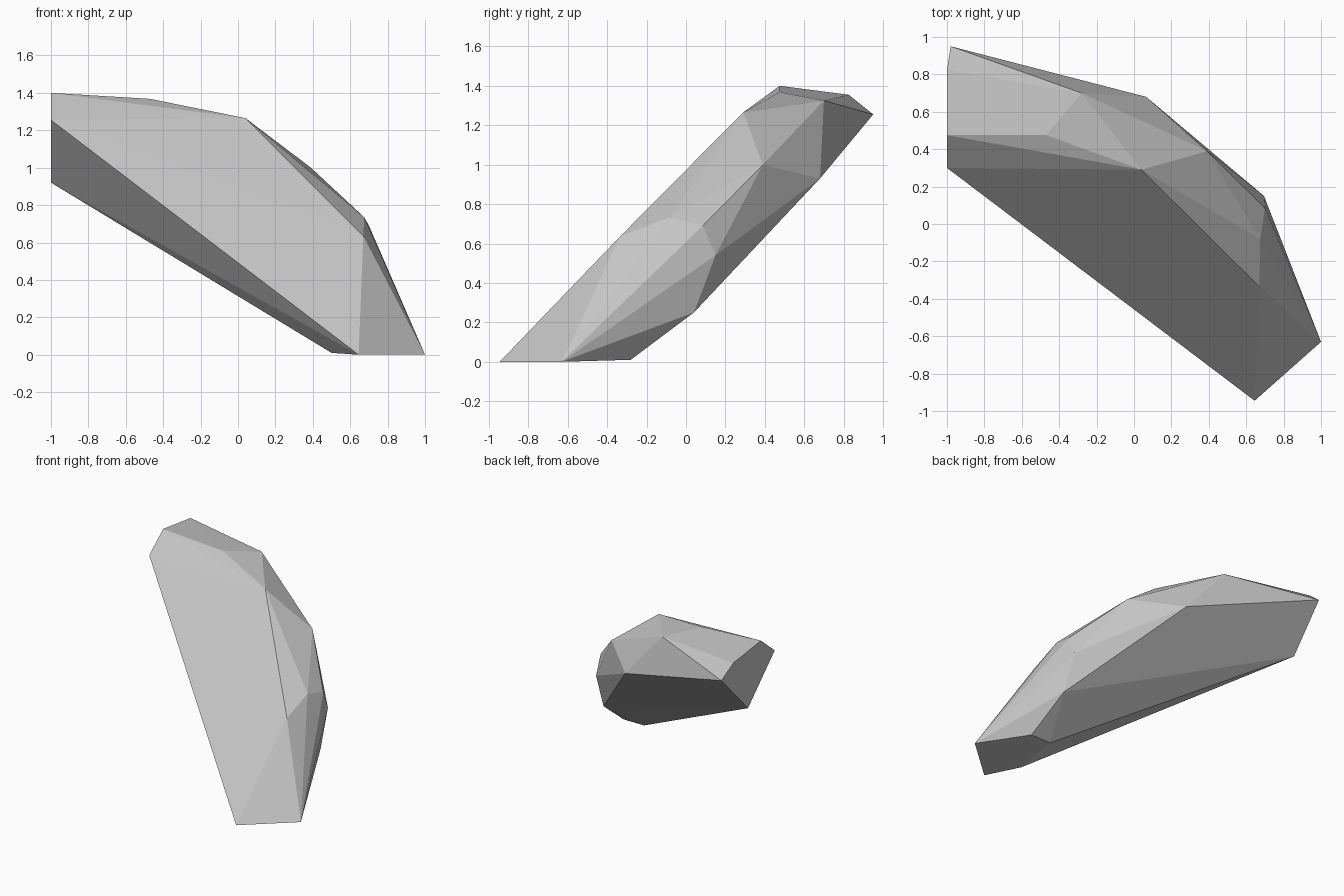
import bpy
import bmesh

# Remove the default cube
cube = bpy.data.objects.get("Cube")
if cube:
    bpy.data.objects.remove(cube, do_unlink=True)

# Stone material
stone = bpy.data.materials.new("stone grey")
stone.use_nodes = True
grey = (0.56, 0.56, 0.56, 1.0)
stone.diffuse_color = grey
stone.node_tree.nodes["Principled BSDF"].inputs["Base Color"].default_value = grey

# Corners of the faceted slab, grouped by region
foot = [(0.645, -0.945, 0), (1, -0.63, 0), (0.75, -0.28, 0.01),
        (0.57, -0.28, 0.01), (0.50, -0.69, 0.01)]
raised_end = [(-1, 0.30, 1.255), (-1, 0.475, 1.40), (-1, 0.825, 1.355),
              (-0.98, 0.95, 1.255), (-1, 0.64, 0.92)]
crest = [(-0.47, 0.475, 1.368), (0.04, 0.29, 1.265), (-0.28, 0.70, 1.325),
         (0.39, 0.39, 1.0)]
shoulder = [(0.675, -0.08, 0.735), (0.67, -0.335, 0.635), (0.70, 0.085, 0.69)]
back = [(0.065, 0.68, 0.93), (0.695, 0.15, 0.54), (0.706, 0.04, 0.25)]

# Wrap the corners in flat facets
bm = bmesh.new()
for corner in foot + raised_end + crest + shoulder + back:
    bm.verts.new(corner)
hull = bmesh.ops.convex_hull(bm, input=bm.verts[:])
loose = [v for v in bm.verts if not v.link_faces]
bmesh.ops.delete(bm, geom=loose, context='VERTS')
bmesh.ops.recalc_face_normals(bm, faces=bm.faces[:])

mesh = bpy.data.meshes.new("rock")
bm.to_mesh(mesh)
bm.free()
mesh.materials.append(stone)
rock = bpy.data.objects.new("rock", mesh)
bpy.context.collection.objects.link(rock)
